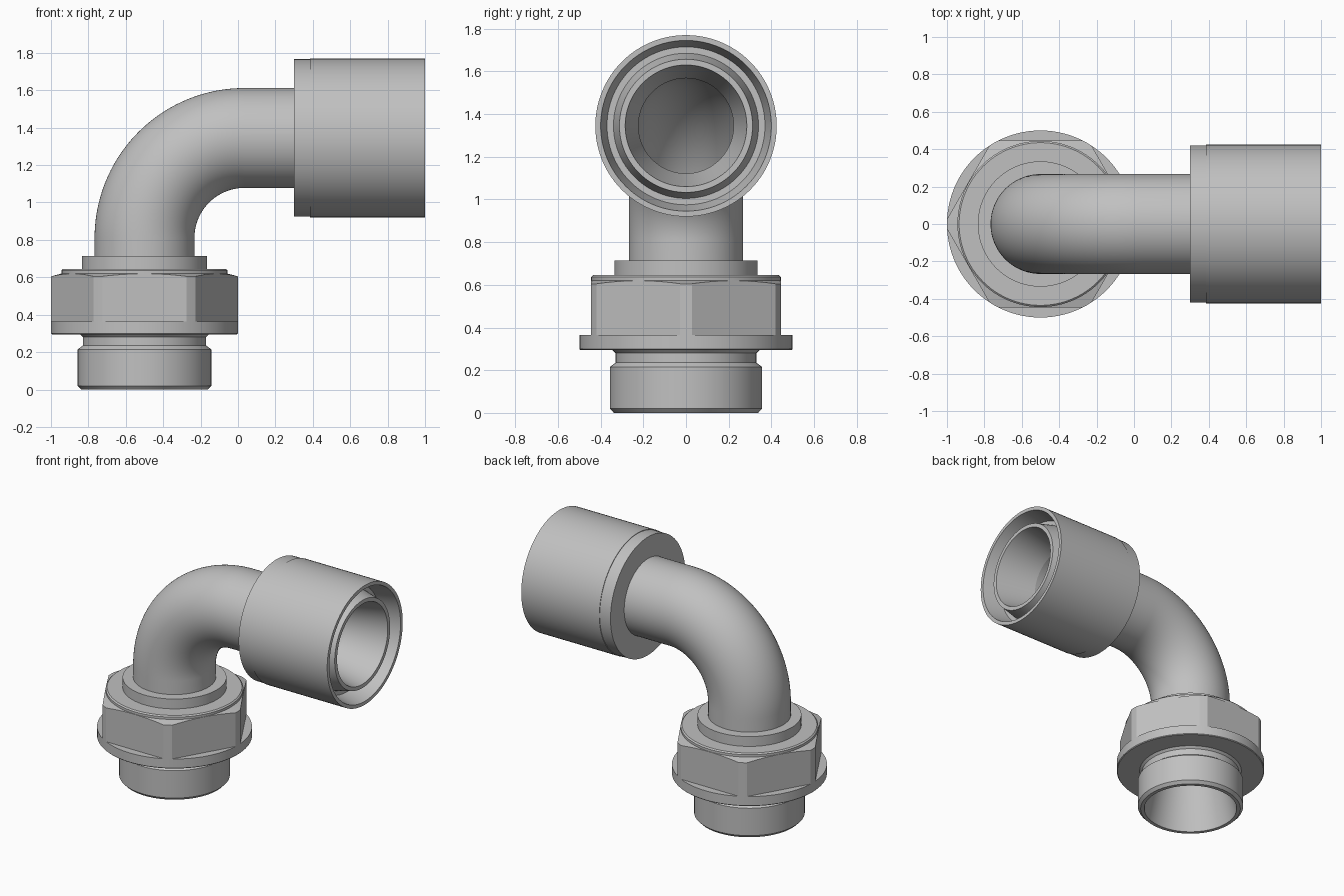
import bpy, bmesh, math
from mathutils import Vector

if "Cube" in bpy.data.objects:
    bpy.data.objects.remove(bpy.data.objects["Cube"])

BEND_R, BEND_X, BEND_Z = 0.535, 0.035, 0.81
ARC = BEND_R * math.pi / 2
PIPE_R, BORE_R = 0.267, 0.223

steel = bpy.data.materials.new("steel grey")
steel.diffuse_color = (0.53, 0.53, 0.53, 1)
steel.use_nodes = True
steel.node_tree.nodes["Principled BSDF"].inputs["Base Color"].default_value = steel.diffuse_color


def station(s):
    """Point and bend angle at length s along the centre line."""
    a = min(max((s - BEND_Z) / BEND_R, 0), math.pi / 2)
    p = Vector((BEND_X - BEND_R * math.cos(a), 0, BEND_Z + BEND_R * math.sin(a)))
    if s < BEND_Z:
        p.z = s
    elif s > BEND_Z + ARC:
        p.x += s - BEND_Z - ARC
    return p, a


def along(x):
    """Length along the centre line at position x of the level leg."""
    return BEND_Z + ARC + x - BEND_X


def revolve(name, profile, closed=False, sides=96):
    """Sweep (length, radius) pairs around the centre line."""
    bm = bmesh.new()
    rings = []
    for s, r in profile:
        p, a = station(s)
        u = Vector((math.cos(a), 0, -math.sin(a)))
        v = Vector((0, 1, 0))
        rings.append([bm.verts.new(p + r * (u * math.cos(t) + v * math.sin(t)))
                      for t in (2 * math.pi * i / sides for i in range(sides))])
    pairs = list(zip(rings, rings[1:]))
    if closed:
        pairs.append((rings[-1], rings[0]))
    for a, b in pairs:
        for i in range(sides):
            j = (i + 1) % sides
            bm.faces.new((a[i], a[j], b[j], b[i]))
    if closed:
        bmesh.ops.recalc_face_normals(bm, faces=bm.faces)
    me = bpy.data.meshes.new(name)
    bm.to_mesh(me)
    bm.free()
    me.materials.append(steel)
    ob = bpy.data.objects.new(name, me)
    bpy.context.collection.objects.link(ob)
    return ob


def smooth(ob):
    bpy.ops.object.select_all(action='DESELECT')
    ob.select_set(True)
    bpy.context.view_layer.objects.active = ob
    bpy.ops.object.shade_smooth_by_angle(angle=math.radians(25))


# Lower spigot with tapered mouth, groove and collar
spigot = revolve("threaded_spigot", [
    (0.42, BORE_R), (0, 0.313), (0, 0.338), (0.02, 0.357), (0.215, 0.357),
    (0.235, 0.33), (0.28, 0.33), (0.295, 0.345)])
collar = revolve("collar", [(0.64, 0.335), (0.715, 0.335), (0.715, PIPE_R)])

# Bent pipe, outside and bore
bend = [BEND_Z + ARC * i / 40 for i in range(41)]
pipe = revolve("elbow_pipe", [(s, PIPE_R) for s in [0.71] + bend + [along(0.3)]])
bore = revolve("elbow_bore", [(s, BORE_R) for s in [along(0.69)] + bend[::-1] + [0.42]])

# Outlet sleeve: outer shell, tapered gap, inner nozzle, tapered mouth
sleeve = revolve("outlet_sleeve", [(along(x), r) for x, r in (
    (0.30, PIPE_R), (0.30, 0.421), (0.385, 0.421), (0.385, 0.425), (1.0, 0.425),
    (1.0, 0.40), (0.86, 0.37), (0.86, 0.34), (0.98, 0.312), (0.98, 0.285),
    (0.69, BORE_R))])

# Nut flange
flange = revolve("nut_flange", [
    (0.295, 0.33), (0.295, 0.495), (0.30, 0.50), (0.365, 0.50), (0.365, 0.40)])

# Hexagonal nut: turned blank trimmed by a six-sided prism
nut = revolve("hex_nut", [
    (0.36, 0.33), (0.36, 0.50), (0.605, 0.50), (0.62, 0.444), (0.637, 0.444),
    (0.645, 0.435), (0.645, 0.33)], closed=True)
hex_r = 0.446 / math.cos(math.pi / 6)
cutter = revolve("hex_cutter", [
    (0.3, 0.2), (0.3, hex_r), (0.7, hex_r), (0.7, 0.2)], closed=True, sides=6)
mod = nut.modifiers.new("hex", 'BOOLEAN')
mod.operation = 'INTERSECT'
mod.solver = 'EXACT'
mod.object = cutter
bpy.context.view_layer.objects.active = nut
bpy.ops.object.modifier_apply(modifier=mod.name)
bpy.data.objects.remove(cutter)

for ob in (spigot, collar, pipe, bore, sleeve, flange, nut):
    smooth(ob)
smooth_nut_edges = nut.data
smooth_nut_edges.set_sharp_from_angle(angle=math.radians(12))
